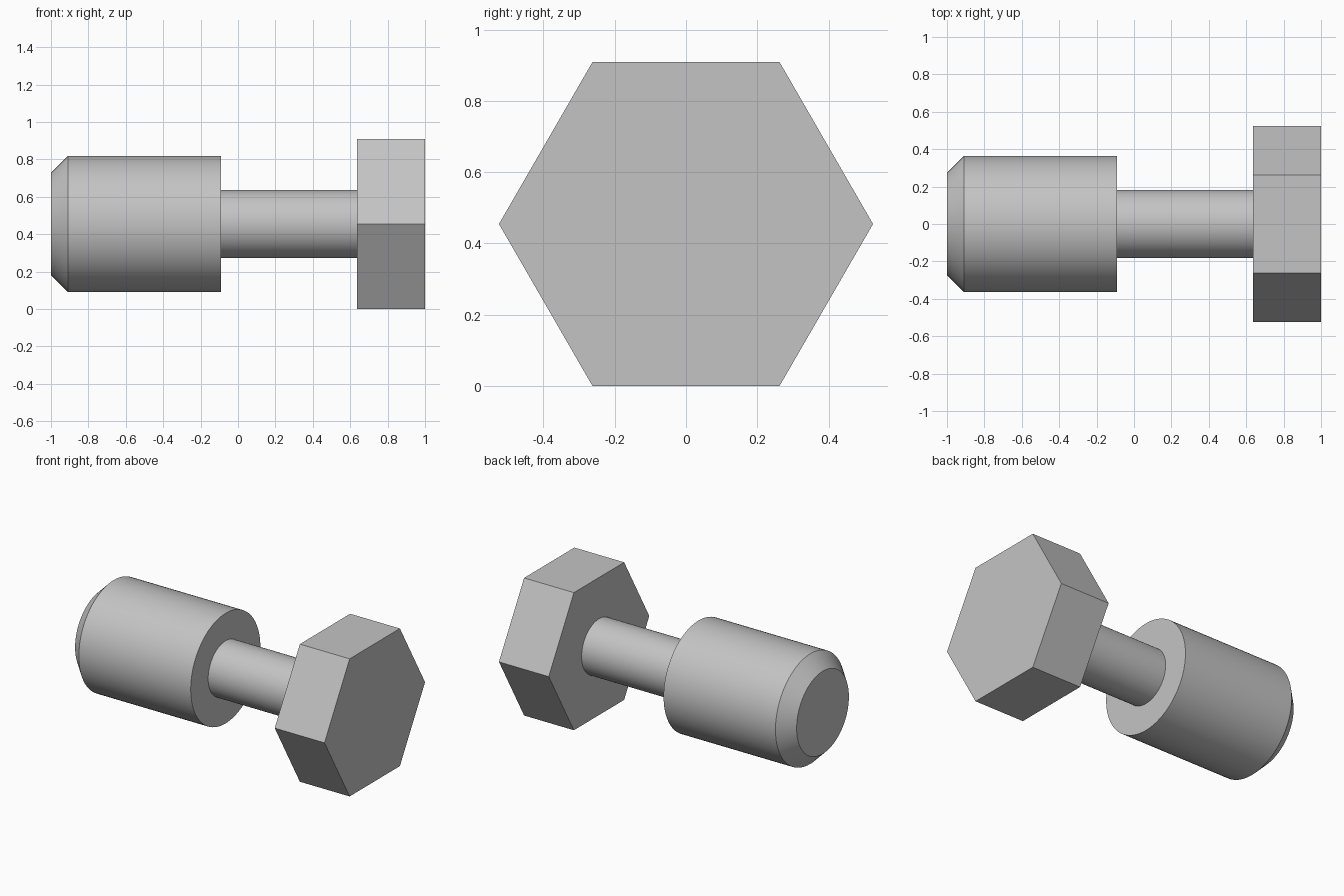
import bpy, bmesh, math

cube = bpy.data.objects.get("Cube")
if cube:
    bpy.data.objects.remove(cube, do_unlink=True)

AXIS_Z = 0.4545

steel = bpy.data.materials.new("light grey metal")
steel.use_nodes = True
grey = (0.55, 0.55, 0.55, 1)
steel.diffuse_color = grey
steel.node_tree.nodes["Principled BSDF"].inputs["Base Color"].default_value = grey


def turned_part(name, profile, sides):
    """Closed solid turned about the x axis from (x, radius) points."""
    bm = bmesh.new()
    rings = []
    for x, r in profile:
        angles = [math.tau * i / sides for i in range(sides)]
        rings.append([bm.verts.new((x, r * math.cos(a), r * math.sin(a))) for a in angles])
    for a, b in zip(rings, rings[1:]):
        for i in range(sides):
            j = (i + 1) % sides
            bm.faces.new((a[i], a[j], b[j], b[i]))
    bm.faces.new(rings[0])
    bm.faces.new(rings[-1])
    bmesh.ops.recalc_face_normals(bm, faces=bm.faces)
    mesh = bpy.data.meshes.new(name)
    bm.to_mesh(mesh)
    bm.free()
    mesh.materials.append(steel)
    obj = bpy.data.objects.new(name, mesh)
    obj.location.z = AXIS_Z
    bpy.context.collection.objects.link(obj)
    bpy.ops.object.select_all(action="DESELECT")
    obj.select_set(True)
    bpy.context.view_layer.objects.active = obj
    bpy.ops.object.shade_smooth_by_angle(angle=math.radians(30))
    return obj


# Wide cylinder with a chamfered end
turned_part("chamfered_body", [(-1, 0.273), (-0.909, 0.364), (-0.091, 0.364)], 96)
# Narrow neck joining body and head
turned_part("shank", [(-0.091, 0.182), (0.636, 0.182)], 96)
# Hexagonal head, flat on the ground
turned_part("hex_head", [(0.636, 0.525), (1, 0.525)], 6)
